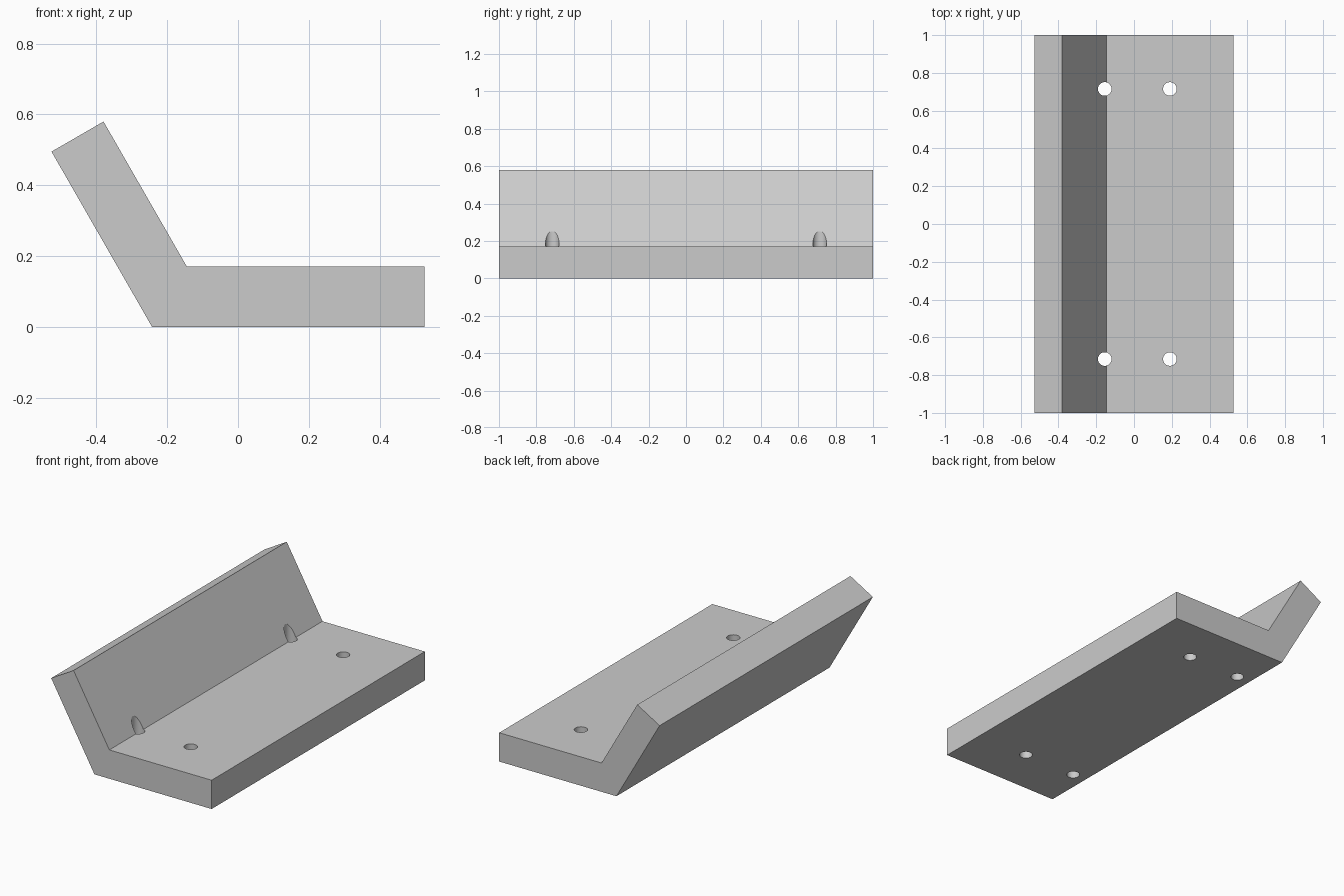
import bpy
import bmesh
import math

cube = bpy.data.objects.get("Cube")
if cube:
    bpy.data.objects.remove(cube, do_unlink=True)

# Plain grey material
grey = bpy.data.materials.new("light_grey")
grey.use_nodes = True
colour = (0.6, 0.6, 0.6, 1)
grey.diffuse_color = colour
grey.node_tree.nodes["Principled BSDF"].inputs["Base Color"].default_value = colour

# Angled bracket: side profile extruded along y
PROFILE = [(-0.243, 0), (0.527, 0), (0.527, 0.171), (-0.145, 0.171),
           (-0.38, 0.58), (-0.527, 0.495)]
bm = bmesh.new()
face = bm.faces.new([bm.verts.new((x, -1, z)) for x, z in PROFILE])
end = bmesh.ops.extrude_face_region(bm, geom=[face])["geom"]
bmesh.ops.translate(bm, vec=(0, 2, 0),
                    verts=[v for v in end if isinstance(v, bmesh.types.BMVert)])
bmesh.ops.recalc_face_normals(bm, faces=bm.faces)
mesh = bpy.data.meshes.new("angled_bracket")
bm.to_mesh(mesh)
bm.free()
bracket = bpy.data.objects.new("angled_bracket", mesh)
bpy.context.collection.objects.link(bracket)
mesh.materials.append(grey)

# Four vertical screw holes; the rear pair also notches the sloped wall
for x in (-0.155, 0.19):
    for y in (-0.715, 0.715):
        bpy.ops.mesh.primitive_cylinder_add(vertices=48, radius=0.036, depth=0.6,
                                            location=(x, y, 0.2))
        cutter = bpy.context.object
        cutter.name = "hole_cutter"
        cutter.data.materials.append(grey)
        cut = bracket.modifiers.new("screw_hole", "BOOLEAN")
        cut.operation = "DIFFERENCE"
        cut.solver = "EXACT"
        cut.object = cutter
        bpy.ops.object.select_all(action="DESELECT")
        bpy.context.view_layer.objects.active = bracket
        bracket.select_set(True)
        bpy.ops.object.modifier_apply(modifier=cut.name)
        bpy.data.objects.remove(cutter, do_unlink=True)

# Smooth hole walls, crisp bracket edges
bpy.ops.object.shade_smooth_by_angle(angle=math.radians(25))
